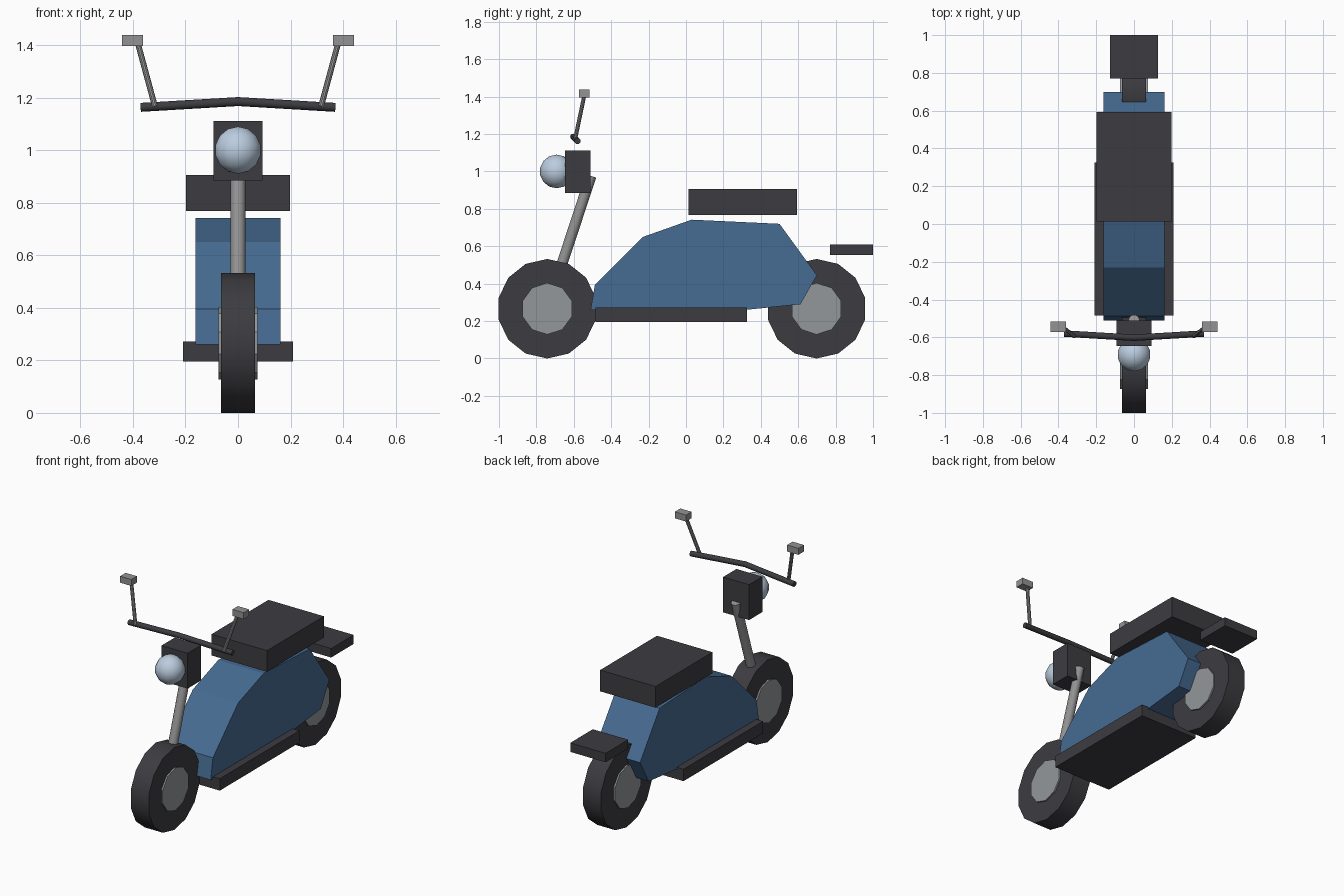
import bpy
import bmesh
from math import pi
from mathutils import Vector

if "Cube" in bpy.data.objects:
    bpy.data.objects.remove(bpy.data.objects["Cube"])


def material(name, r, g, b):
    m = bpy.data.materials.new(name)
    m.use_nodes = True
    m.diffuse_color = (r, g, b, 1)
    m.node_tree.nodes["Principled BSDF"].inputs["Base Color"].default_value = (r, g, b, 1)
    return m


BLUE = material("blue paint", 0.061, 0.147, 0.287)
BLACK = material("black rubber", 0.046, 0.044, 0.051)
STEEL = material("hub steel", 0.29, 0.31, 0.32)
GREY = material("grey metal", 0.29, 0.29, 0.29)
GLASS = material("lamp glass", 0.50, 0.61, 0.74)


def finish(name, mat, smooth=False):
    ob = bpy.context.object
    ob.name = name
    ob.data.materials.append(mat)
    if smooth:
        bpy.ops.object.shade_smooth_by_angle(angle=pi / 5.5)
    return ob


def box(name, mat, x, y, z):
    """Box spanning three (low, high) ranges."""
    bpy.ops.mesh.primitive_cube_add(size=1, location=[(a + b) / 2 for a, b in (x, y, z)])
    bpy.context.object.scale = [b - a for a, b in (x, y, z)]
    bpy.ops.object.transform_apply(location=False, rotation=False)
    return finish(name, mat)


def disc(name, mat, y, z, radius, half_width, sides):
    """Cylinder lying across the model, with a corner at the top."""
    bpy.ops.mesh.primitive_cylinder_add(vertices=sides, radius=radius, depth=2 * half_width,
                                        location=(0, y, z), rotation=(pi / 2, 0, pi / 2))
    return finish(name, mat, True)


def rod(name, mat, start, end, radius, sides=12):
    a, b = Vector(start), Vector(end)
    bpy.ops.mesh.primitive_cylinder_add(vertices=sides, radius=radius, depth=(b - a).length,
                                        location=(a + b) / 2,
                                        rotation=(b - a).to_track_quat('Z', 'Y').to_euler())
    return finish(name, mat, True)


# Wheels
for place, y in (("front", -0.742), ("rear", 0.698)):
    disc(place + "_tyre", BLACK, y, 0.266, 0.266, 0.064, 14)
    disc(place + "_hub", STEEL, y, 0.266, 0.138, 0.074, 10)

# Body: side profile extruded across the width
profile = [(-0.51, 0.26), (-0.487, 0.395), (-0.23, 0.65), (0.03, 0.742),
           (0.50, 0.72), (0.70, 0.445), (0.612, 0.29), (0.32, 0.26)]
bm = bmesh.new()
face = bm.faces.new([bm.verts.new((-0.162, y, z)) for y, z in profile])
out = bmesh.ops.extrude_face_region(bm, geom=[face])
moved = [v for v in out["geom"] if isinstance(v, bmesh.types.BMVert)]
bmesh.ops.translate(bm, verts=moved, vec=(0.324, 0, 0))
bmesh.ops.recalc_face_normals(bm, faces=bm.faces)
mesh = bpy.data.meshes.new("body")
bm.to_mesh(mesh)
bm.free()
mesh.materials.append(BLUE)
bpy.context.collection.objects.link(bpy.data.objects.new("body", mesh))

# Floorboard, seat and rear plate
box("floorboard", BLACK, (-0.21, 0.21), (-0.485, 0.325), (0.195, 0.272))
box("seat", BLACK, (-0.198, 0.198), (0.013, 0.593), (0.768, 0.905))
box("rear_plate", BLACK, (-0.126, 0.126), (0.77, 1.0), (0.552, 0.61))

# Steering column and headlight
rod("front_fork", GREY, (0, -0.742, 0.266), (0, -0.508, 0.976), 0.029)
box("headlight_housing", BLACK, (-0.093, 0.093), (-0.647, -0.511), (0.884, 1.112))
bpy.ops.mesh.primitive_uv_sphere_add(segments=14, ring_count=7, radius=0.09,
                                     location=(0, -0.692, 1.0))
finish("headlight", GLASS)
bpy.ops.object.shade_smooth()

# Handlebar: bent tube
curve = bpy.data.curves.new("handlebar", 'CURVE')
curve.dimensions = '3D'
curve.bevel_depth = 0.017
curve.bevel_resolution = 4
curve.use_fill_caps = True
spline = curve.splines.new('POLY')
spline.points.add(2)
for point, x in zip(spline.points, (-0.37, 0, 0.37)):
    point.co = (x, -0.58 if x else -0.602, 1.163 if x else 1.185, 1)
curve.materials.append(BLACK)
bpy.context.collection.objects.link(bpy.data.objects.new("handlebar", curve))

# Mirrors on thin stems
for side, s in (("left", 1), ("right", -1)):
    rod(side + "_mirror_stem", GREY, (s * 0.316, -0.594, 1.166), (s * 0.382, -0.543, 1.41), 0.011, 10)
    box(side + "_mirror", GREY, sorted((s * 0.361, s * 0.441)), (-0.572, -0.516), (1.396, 1.438))
